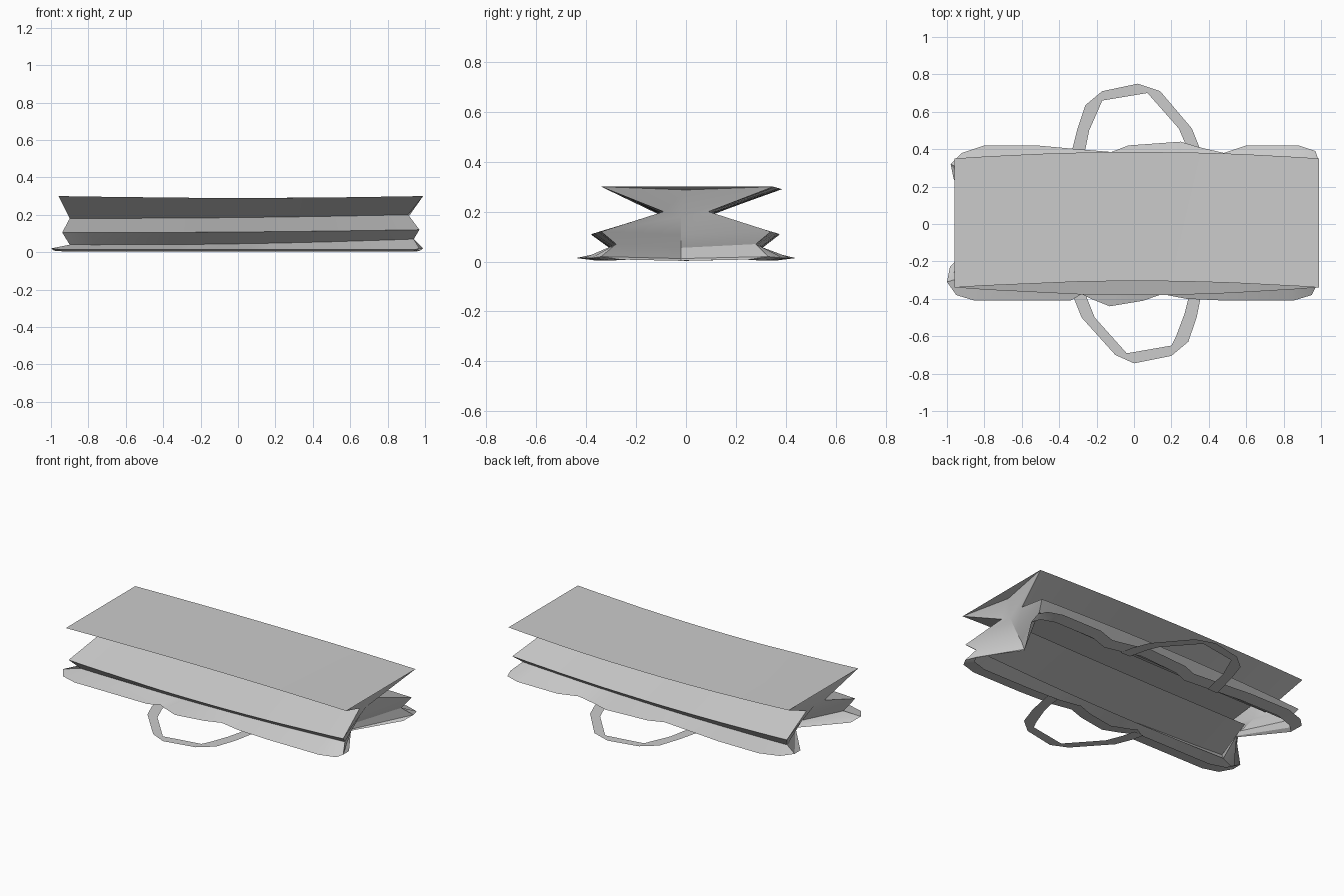
import bpy

if "Cube" in bpy.data.objects:
    bpy.data.objects.remove(bpy.data.objects["Cube"])

paper = bpy.data.materials.new("grey_paper")
paper.diffuse_color = (0.6, 0.6, 0.6, 1)
paper.use_nodes = True
paper.node_tree.nodes["Principled BSDF"].inputs["Base Color"].default_value = paper.diffuse_color


def add_object(name, verts, faces, smooth=True):
    mesh = bpy.data.meshes.new(name)
    mesh.from_pydata(verts, [], faces)
    mesh.materials.append(paper)
    obj = bpy.data.objects.new(name, mesh)
    bpy.context.collection.objects.link(obj)
    if smooth:
        bpy.ops.object.select_all(action='DESELECT')
        obj.select_set(True)
        bpy.context.view_layer.objects.active = obj
        bpy.ops.object.shade_smooth_by_angle(angle=0.45)
    return obj


# Wavy outline of the bag mouth, left to right
rim_front = [(-1, -.31), (-.95, -.38), (-.85, -.41), (-.34, -.41), (-.28, -.375),
             (-.23, -.40), (-.13, -.44), (.05, -.41), (.15, -.375), (.28, -.40),
             (.50, -.41), (.85, -.41), (.95, -.38), (.97, -.34)]
rim_back = [(-.98, .32), (-.92, .38), (-.80, .42), (-.52, .42), (-.30, .40),
            (-.12, .385), (-.03, .42), (.25, .44), (.35, .41), (.48, .38),
            (.60, .42), (.88, .42), (.97, .39), (.99, .33)]


def station(pts):
    x0, x1 = pts[0][0], pts[-1][0]
    return [(x - x0) / (x1 - x0) for x, y in pts]


def fold_ring(xs, front, back, zs, end_left, end_right):
    """Crease loop: front and back give y at the ends and at mid length."""
    def side(ts, ys):
        row = []
        for t in ts:
            bow = 4 * t * (1 - t)
            z = zs[0] + (zs[2] - zs[0]) * t
            z += (zs[1] - (zs[0] + zs[2]) / 2) * bow
            row.append((xs[0] + (xs[1] - xs[0]) * t, ys[0] + (ys[1] - ys[0]) * bow, z))
        return row
    return (side(station(rim_front), front) + [end_right]
            + side(station(rim_back), back)[::-1] + [end_left])


def mouth_ring(inset, z_mid, z_end, end_left, end_right):
    def side(pts, s):
        row = []
        for i, (x, y) in enumerate(pts):
            z = z_end if i in (0, len(pts) - 1) else z_mid
            row.append((x * (1 - inset * .2), s * (abs(y) - inset), z))
        return row
    return side(rim_front, -1) + [end_right] + side(rim_back, 1)[::-1] + [end_left]


# Bellows creases from the closed base panel down to the open mouth
rings = [
    fold_ring((-.96, .99), (-.34, -.305), (.35, .385), (.30, .29, .30),
              (-.905, .03, .29), (.935, 0, .287)),
    fold_ring((-.90, .91), (-.09, -.09), (.09, .09), (.18, .185, .20),
              (-.89, 0, .175), (.905, -.02, .18)),
    fold_ring((-.94, .97), (-.34, -.38), (.34, .375), (.105, .108, .12),
              (-.83, 0, .10), (.86, -.02, .107)),
    fold_ring((-.90, .94), (-.28, -.29), (.28, .29), (.04, .045, .07),
              (-.78, 0, .05), (.82, -.02, .055)),
    mouth_ring(0, .014, .02, (-.76, 0, .012), (.80, -.02, .012)),
    mouth_ring(.08, .004, .008, (-.76, 0, .003), (.80, -.02, .003)),
]
n = len(rings[0])
m = len(rim_front)
verts = [p for ring in rings for p in ring]
faces = []
for r in range(len(rings) - 1):
    for i in range(n):
        j = (i + 1) % n
        faces.append(((r + 1) * n + i, (r + 1) * n + j, r * n + j, r * n + i))

# Base panel closing the upper loop
for i in range(m - 1):
    faces.append((i, i + 1, n - 3 - i, n - 2 - i))
faces += [(m - 1, m, m + 1), (0, n - 2, n - 1)]
add_object("folded_bag", verts, faces)


# Flat carrying handles
def handle(name, outer, inner):
    k = len(outer)
    pts = [(x, y, 0) for x, y in outer + inner]
    add_object(name, pts, [(i, i + 1, k + i + 1, k + i) for i in range(k - 1)], False)


handle("back_handle",
       [(-.35, .32), (-.33, .40), (-.305, .50), (-.26, .635), (-.17, .71), (.02, .75),
        (.14, .71), (.31, .51), (.35, .41), (.37, .32)],
       [(-.28, .32), (-.26, .40), (-.24, .50), (-.20, .59), (-.17, .66), (.07, .70),
        (.09, .68), (.24, .51), (.27, .44), (.30, .32)])
handle("front_handle",
       [(-.34, -.32), (-.32, -.40), (-.28, -.50), (-.10, -.70), (0, -.745),
        (.20, -.705), (.29, -.63), (.335, -.50), (.355, -.40), (.37, -.32)],
       [(-.27, -.32), (-.25, -.40), (-.21, -.50), (-.04, -.69), (-.03, -.69),
        (.20, -.65), (.225, -.60), (.27, -.48), (.29, -.40), (.30, -.32)])
